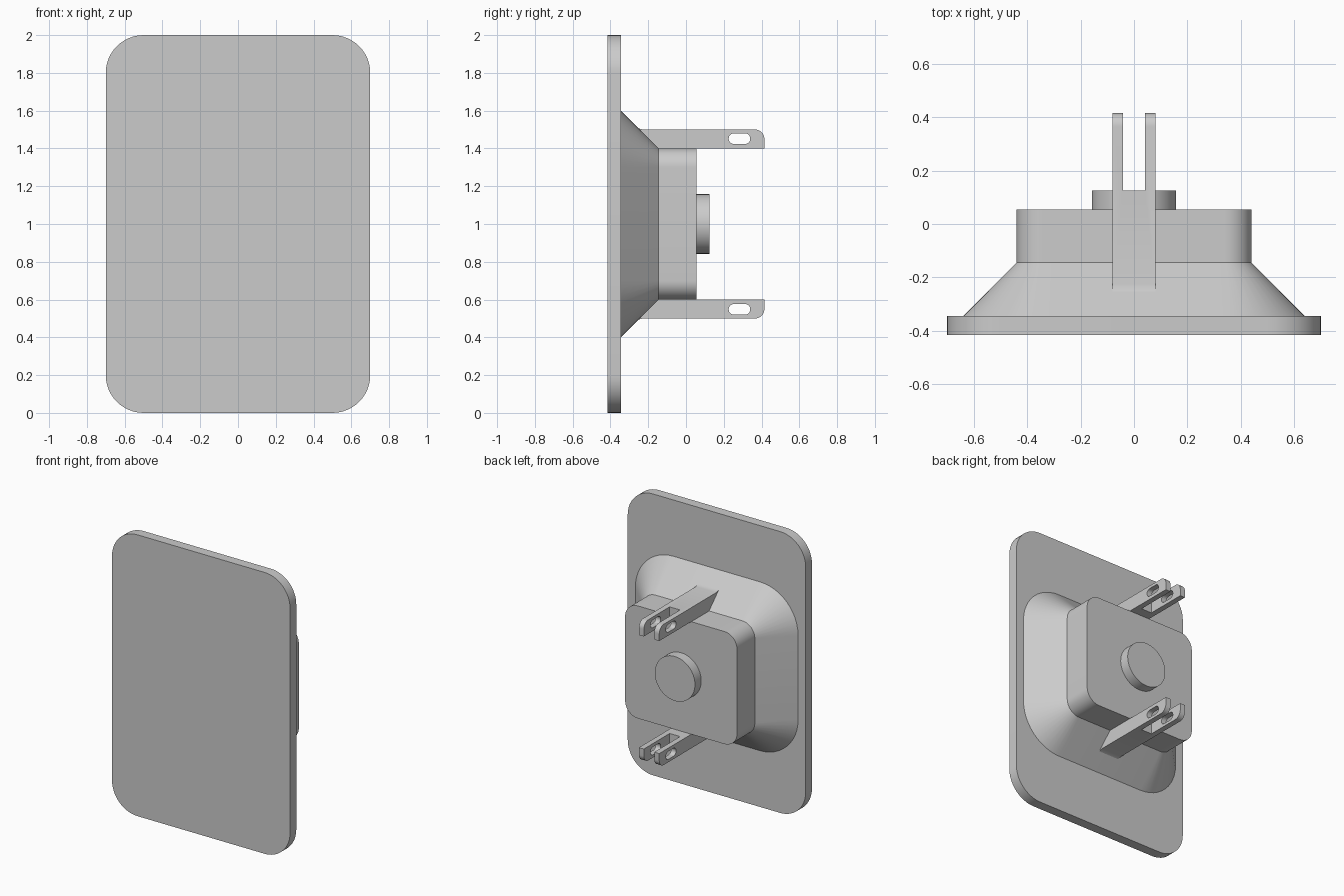
import bpy
import bmesh
from math import cos, sin, pi, radians

old = bpy.data.objects.get("Cube")
if old:
    bpy.data.objects.remove(old)

GREY = (0.6, 0.6, 0.6, 1)
mat = bpy.data.materials.new("plain grey")
mat.use_nodes = True
mat.diffuse_color = GREY
mat.node_tree.nodes["Principled BSDF"].inputs["Base Color"].default_value = GREY


def loft(name, rings):
    """Skin matching closed rings of points and cap both ends."""
    bm = bmesh.new()
    loops = [[bm.verts.new(p) for p in ring] for ring in rings]
    n = len(loops[0])
    for a, b in zip(loops, loops[1:]):
        for i in range(n):
            j = (i + 1) % n
            bm.faces.new((a[i], a[j], b[j], b[i]))
    bm.faces.new(loops[0])
    bm.faces.new(loops[-1])
    bmesh.ops.recalc_face_normals(bm, faces=bm.faces)
    mesh = bpy.data.meshes.new(name)
    bm.to_mesh(mesh)
    bm.free()
    mesh.materials.append(mat)
    obj = bpy.data.objects.new(name, mesh)
    bpy.context.collection.objects.link(obj)
    return obj


def rounded(hw, hh, r, segs=12):
    """Outline of a rounded rectangle about the origin."""
    pts = []
    for k, (sx, sy) in enumerate(((1, 1), (-1, 1), (-1, -1), (1, -1))):
        for i in range(segs + 1):
            a = (k + i / segs) * pi / 2
            pts.append((sx * (hw - r) + r * cos(a), sy * (hh - r) + r * sin(a)))
    return pts


def upright(y, outline):
    return [(x, y, z + 1) for x, z in outline]


def across(x, outline):
    return [(x, y, z) for y, z in outline]


def smooth(obj):
    bpy.ops.object.select_all(action='DESELECT')
    obj.select_set(True)
    bpy.context.view_layer.objects.active = obj
    bpy.ops.object.shade_smooth_by_angle(angle=radians(30))


def cut(obj, cutter):
    mod = obj.modifiers.new("cut", 'BOOLEAN')
    mod.operation = 'DIFFERENCE'
    mod.solver = 'EXACT'
    mod.object = cutter
    bpy.context.view_layer.objects.active = obj
    bpy.ops.object.modifier_apply(modifier=mod.name)
    bpy.data.objects.remove(cutter)


# Front plate
plate = rounded(0.7, 1.0, 0.2)
smooth(loft("front_plate", [upright(y, plate) for y in (-0.415, -0.345)]))

# Tapered housing ending in a straight box
small = rounded(0.44, 0.4, 0.1)
smooth(loft("housing", [upright(-0.345, rounded(0.64, 0.6, 0.3)),
                        upright(-0.145, small), upright(0.055, small)]))

# Round boss on the back
disc = [(0.158 * cos(i * pi / 32), 0.158 * sin(i * pi / 32)) for i in range(64)]
smooth(loft("round_boss", [upright(y, disc) for y in (0.055, 0.125)]))

# Forked arms with slotted holes, mirrored above and below
tip = [(0.365 + 0.05 * cos(i * pi / 16), 0.45 + 0.05 * sin(i * pi / 16)) for i in range(9)]
side = [(-0.28, 0.4), (0.415, 0.4)] + tip + [(-0.225, 0.5), (-0.25, 0.506), (-0.28, 0.525)]
hole = [(y + 0.283, z + 0.452) for y, z in rounded(0.057, 0.028, 0.027, 8)]
gap = [(0.125, 0.3), (0.5, 0.3), (0.5, 0.6), (0.125, 0.6)]
for name, s in (("upper_arm", 1), ("lower_arm", -1)):
    def prism(label, outline, hw):
        placed = [(y, 1 + s * z) for y, z in outline]
        return loft(label, [across(-hw, placed), across(hw, placed)])

    arm = prism(name, side, 0.08)
    cut(arm, prism("fork_cutter", gap, 0.041))
    cut(arm, prism("hole_cutter", hole, 0.2))
    smooth(arm)
